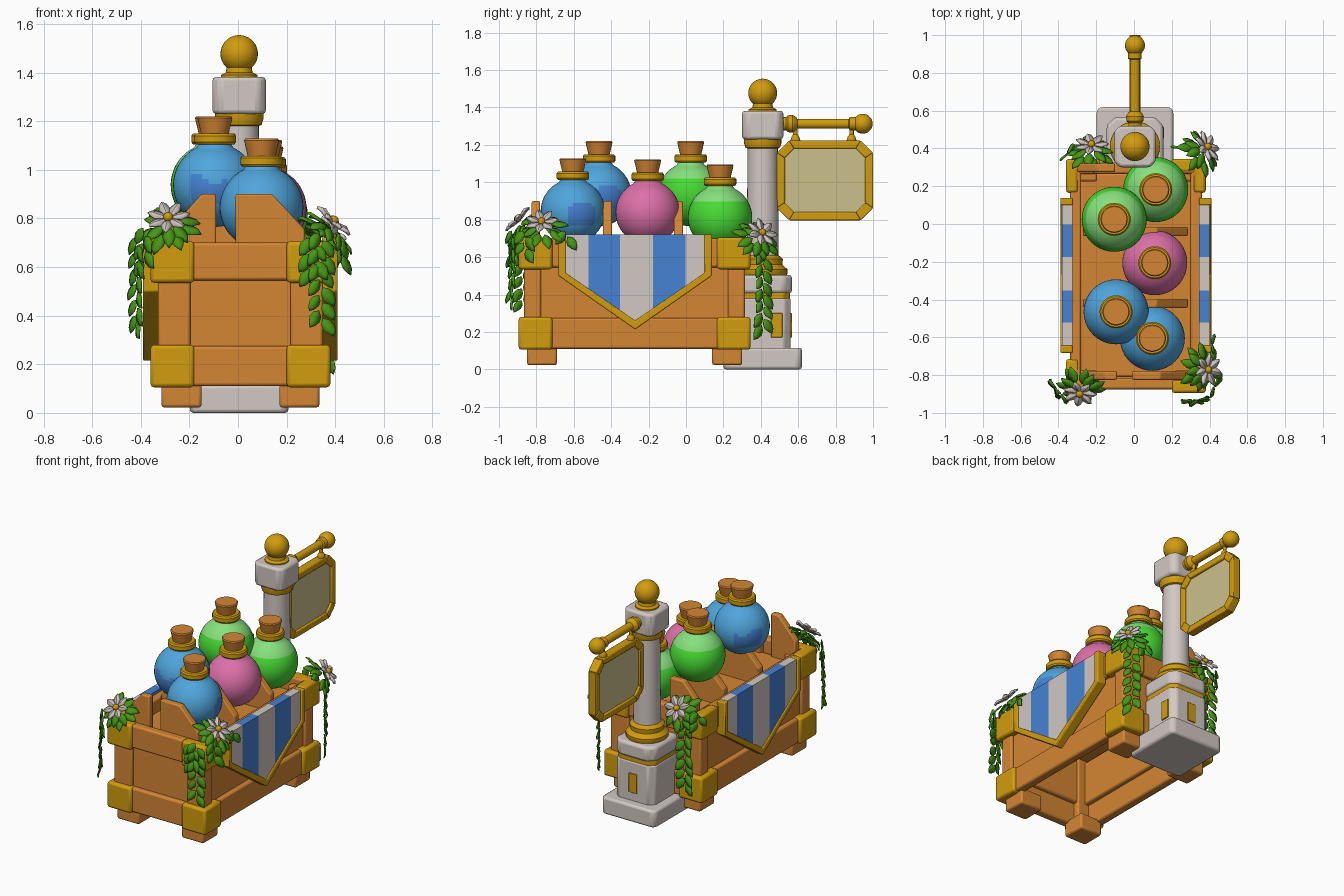
import bpy, bmesh, math, random
from mathutils import Vector, Matrix

if "Cube" in bpy.data.objects:
    bpy.data.objects.remove(bpy.data.objects["Cube"])
random.seed(4)

def material(name, r, g, b):
    m = bpy.data.materials.new(name)
    m.diffuse_color = [((c / 255 + .055) / 1.055) ** 2.4 for c in (r, g, b)] + [1]
    m.use_nodes = True
    m.node_tree.nodes["Principled BSDF"].inputs["Base Color"].default_value = m.diffuse_color
    return m

WOOD = material("wood", 212, 134, 52)
GOLD = material("gold", 210, 156, 14)
STONE = material("pale_stone", 210, 200, 195)
BLUE = material("bottle_blue", 80, 165, 220)
ROYAL = material("royal_blue", 70, 130, 212)
PINK = material("bottle_pink", 220, 112, 168)
GREEN = material("bottle_green", 72, 220, 52)
MINT = material("light_green", 135, 225, 125)
LEAF = material("leaf_green", 72, 150, 22)
TAN = material("sign_tan", 203, 192, 140)
CX, PX, PY = .01, .005, .41          # crate centre line, pillar axis

def finish(name, bm, mats, bevel=0):
    bmesh.ops.recalc_face_normals(bm, faces=bm.faces)
    me = bpy.data.meshes.new(name)
    bm.to_mesh(me)
    bm.free()
    for m in mats:
        me.materials.append(m)
    ob = bpy.data.objects.new(name, me)
    bpy.context.collection.objects.link(ob)
    if bevel:
        mod = ob.modifiers.new("bevel", 'BEVEL')
        mod.width, mod.segments, mod.limit_method = bevel, 2, 'ANGLE'
    return ob

def prism(name, polys, axis, a, b, mat, bevel=0):
    """Extrude outlines along an axis from a to b."""
    put = {'x': lambda u, v, w: (w, u, v), 'y': lambda u, v, w: (u, w, v), 'z': lambda u, v, w: (u, v, w)}[axis]
    bm = bmesh.new()
    for p in polys:
        lo = [bm.verts.new(put(u, v, a)) for u, v in p]
        hi = [bm.verts.new(put(u, v, b)) for u, v in p]
        bm.faces.new(lo)
        bm.faces.new(hi)
        for i in range(len(p)):
            j = (i + 1) % len(p)
            bm.faces.new((lo[i], lo[j], hi[j], hi[i]))
    return finish(name, bm, [mat], bevel)

def box(name, x0, x1, y0, y1, z0, z1, mat, bevel=.012):
    return prism(name, [[(x0, y0), (x1, y0), (x1, y1), (x0, y1)]], 'z', z0, z1, mat, bevel)

def lathe(name, prof, loc, mats, seg=32, along_y=False, rule=None):
    """Spin (radius, height) pairs about z, or about y."""
    bm = bmesh.new()
    rings = [[bm.verts.new((r * math.cos(k * math.tau / seg), r * math.sin(k * math.tau / seg), z))
              for k in range(seg)] for r, z in prof]
    for A, B in zip(rings, rings[1:]):
        for k in range(seg):
            j = (k + 1) % seg
            bm.faces.new((A[k], A[j], B[j], B[k]))
    bm.faces.new(rings[0])
    bm.faces.new(rings[-1])
    if rule:
        for f in bm.faces:
            f.material_index = rule(f.calc_center_median())
    M = Matrix.Translation(loc) @ (Matrix.Rotation(-math.pi / 2, 4, 'X') if along_y else Matrix())
    bmesh.ops.transform(bm, matrix=M, verts=bm.verts)
    return finish(name, bm, mats)

def ball(r, z=0, lo=-89, hi=89, n=18):
    return [(r * math.cos(math.radians(lo + (hi - lo) * i / n)),
             z + r * math.sin(math.radians(lo + (hi - lo) * i / n))) for i in range(n + 1)]

def chamfered(cx, cy, hx, hy, c):
    return [(cx + sx * x, cy + sy * y) for sx, sy, flip in ((1, 1, 0), (-1, 1, 1), (-1, -1, 0), (1, -1, 1))
            for x, y in (((hx, hy - c), (hx - c, hy)) if not flip else ((hx - c, hy), (hx, hy - c)))]

# Crate: planks, posts, metal corners and feet
for tag, z0, z1, h, e in (("bottom", .11, .275, .35, .6), ("middle", .26, .56, .32, .57), ("top", .545, .70, .35, .6)):
    for s, n in ((-1, "left"), (1, "right")):
        xs = sorted((CX + s * h, CX + s * (h - .06)))
        box(f"{tag}_{n}_plank", *xs, -.275 - e, -.275 + e, z0, z1, WOOD)
    for s, n in ((-1, "front"), (1, "back")):
        ys = sorted((-.275 + s * e, -.275 + s * (e - .06)))
        box(f"{tag}_{n}_plank", CX - h + .01, CX + h - .01, *ys, z0, z1, WOOD)
for sx, nx in ((-1, "left"), (1, "right")):
    for sy, ny in ((-1, "front"), (1, "back")):
        P = lambda x, y: (CX + sx * x, -.275 + sy * y)
        prism(f"{ny}_{nx}_post", [[P(.34, .59), P(.205, .59), P(.205, .5), P(.34, .5)]], 'z', .15, .66, WOOD, .012)
        L = [P(.37, .62), P(.19, .62), P(.19, .55), P(.305, .55), P(.305, .44), P(.37, .44)]
        prism(f"{ny}_{nx}_lower_corner", [L], 'z', .105, .28, GOLD, .015)
        prism(f"{ny}_{nx}_upper_corner", [L], 'z', .535, .706, GOLD, .015)
        prism(f"{ny}_{nx}_foot", [[P(.325, .575), P(.16, .575), P(.16, .415), P(.325, .415)]], 'z', .022, .13, WOOD, .012)
box("crate_floor", -.285, .305, -.81, .27, .57, .61, WOOD)

# Shaped boards standing above the rim
prism("front_left_board", [[(-.275, .56), (-.09, .56), (-.09, .9), (-.15, .9), (-.275, .76)]], 'y', -.825, -.78, WOOD, .008)
prism("front_right_board", [[(-.01, .56), (.275, .56), (.275, .755), (.14, .9), (-.01, .9)]], 'y', -.825, -.78, WOOD, .008)
prism("back_left_board", [[(-.3, .56), (-.1, .56), (-.1, .89), (-.2, .89), (-.3, .78)]], 'y', .275, .32, WOOD, .008)
for y in (-.42, -.04):
    prism("divider", [[(-.27, .56), (.285, .56), (.285, .72), (.12, .9), (-.1, .9), (-.27, .72)]],
          'y', y - .024, y + .024, WOOD, .008)

# Striped banners on both long sides
BY, o, i = -.272, .41, .372
edge = lambda d: .26 + abs(d) / i * .255
cuts = [-i, -.25, -.08, .096, .27, i]
for s, n in ((-1, "left"), (1, "right")):
    w = lambda d: CX + s * d
    rim = [(-o, .722), (-o, .5), (0, .213), (o, .5), (o, .722), (i, .722), (i, .515), (0, .26), (-i, .515), (-i, .722)]
    prism(f"{n}_banner_border", [[(BY + u, v) for u, v in rim]], 'x', w(.335), w(.4), GOLD, .006)
    for k, mat in enumerate((STONE, ROYAL, STONE, ROYAL, STONE)):
        a, b = cuts[k], cuts[k + 1]
        p = [(a, .72), (a, edge(a))] + ([(0, edge(0))] if a < 0 < b else []) + [(b, edge(b)), (b, .72)]
        prism(f"{n}_banner_stripe", [[(BY + u, v) for u, v in p]], 'x', w(.335), w(.39), mat)

# Round bottles with gold collars and corks
patch = lambda c: int(-.075 < c.z < .03 + .02 * math.sin(5 * math.atan2(c.y, c.x)) and math.sin(3 * math.atan2(c.y, c.x) + .6) > .1)
shoulder = lambda c: int(c.z > .085)
for x, y, z, mats, rule in ((.097, -.605, .845, [BLUE, ROYAL], patch), (-.095, -.465, .937, [BLUE, ROYAL], patch),
                            (.11, -.205, .84, [PINK], None), (-.105, .025, .937, [GREEN, MINT], shoulder),
                            (.115, .182, .813, [GREEN, MINT], shoulder)):
    lathe("bottle", ball(.172, 0, -89, 64, 22) + [(.066, .17), (.064, .2)], (x, y, z), mats, 40, rule=rule)
    lathe("bottle_collar", [(.06, .168), (.08, .168), (.087, .177), (.087, .203), (.08, .212), (.06, .212)], (x, y, z), [GOLD])
    lathe("cork", [(.054, .2), (.072, .276), (.067, .283)], (x, y, z), [WOOD])

# Stone pillar
prism("pillar_base", [chamfered(PX, PY, .203, .21, .02)], 'z', 0, .115, STONE, .015)
prism("plinth", [chamfered(PX, PY, .147, .15, .035)], 'z', .1, .38, STONE, .01)
prism("plinth_band", [chamfered(PX, PY, .143, .145, .035)], 'z', .37, .415, GOLD, .008)
prism("plinth_cap", [chamfered(PX, PY, .15, .157, .045)], 'z', .405, .505, STONE, .018)
box("plinth_back_panel", PX - .03, PX + .03, PY + .14, PY + .157, .17, .3, GOLD, .003)
box("plinth_side_panel", PX + .14, PX + .154, PY + .045, PY + .105, .17, .3, GOLD, .003)
at = (PX, PY, 0)
lathe("shaft_foot_ring", [(.125, .5), (.132, .51), (.132, .535), (.105, .56), (.108, .59), (.085, .61)], at, [GOLD])
lathe("shaft", [(.086, .58), (.08, 1.25)], at, [STONE])
lathe("shaft_top_ring", [(.08, 1.18), (.092, 1.185), (.1, 1.21), (.1, 1.24)], at, [GOLD])
prism("capital", [chamfered(PX, PY, .11, .11, .03)], 'z', 1.23, 1.382, STONE, .015)
lathe("finial_neck", [(.075, 1.375), (.075, 1.39), (.055, 1.4), (.05, 1.43)], at, [GOLD])
lathe("finial_ball", ball(.077, 1.477), at, [GOLD])

# Hanging sign
arm = (PX, 0, 1.313)
lathe("sign_arm", [(.035, .5), (.035, .535), (.045, .545), (.047, .57), (.035, .59), (.026, .595), (.026, .87),
                   (.036, .875), (.036, .905), (.026, .91)], arm, [GOLD], along_y=True)
lathe("sign_arm_ball", ball(.053, .945), arm, [GOLD], along_y=True)
for y in (.585, .885):
    lathe("sign_hanger", [(.012, 1.2), (.02, 1.205), (.026, 1.225), (.02, 1.245), (.012, 1.255), (.012, 1.31)], (PX, y, 0), [GOLD], 16)
outer, inner = chamfered(.743, 1.01, .257, .213, .065), chamfered(.743, 1.01, .215, .17, .05)
prism("sign_frame", [[outer[k], outer[(k + 1) % 8], inner[(k + 1) % 8], inner[k]] for k in range(8)],
      'x', PX - .03, PX + .03, GOLD, .006)
prism("sign_panel", [chamfered(.743, 1.01, .22, .175, .05)], 'x', PX - .016, PX + .016, TAN)

# Flowers, leaf rosettes and hanging vines
def leaf(bm, p, d, n, size, wide, bulge=.06):
    d = d.normalized()
    s = d.cross(n).normalized()
    up = s.cross(d)
    V = lambda t, w, h: bm.verts.new(p + size * (d * t + s * w * wide + up * h))
    base, tip = V(0, 0, 0), V(1, 0, -.08)
    rows = [[V(t, -w, 0), V(t, 0, bulge), V(t, w, 0)] for t, w in ((.22, .38), (.5, .5), (.8, .3))]
    for a, b in ((0, 1), (1, 2)):
        bm.faces.new((base, rows[0][b], rows[0][a]))
        bm.faces.new((tip, rows[2][a], rows[2][b]))
        for A, B in zip(rows, rows[1:]):
            bm.faces.new((A[a], A[b], B[b], B[a]))

def thick(ob, t):
    mod = ob.modifiers.new("thickness", 'SOLIDIFY')
    mod.thickness, mod.offset = t, 0

def plant(name, pos, normal, vines):
    p, n = Vector(pos), Vector(normal).normalized()
    u = n.orthogonal().normalized()
    v = n.cross(u)
    ray = lambda a: u * math.cos(a) + v * math.sin(a)
    bm = bmesh.new()
    for k in range(14):
        d = ray(k * math.tau / 14 + random.uniform(-.15, .15))
        leaf(bm, p + d * random.uniform(.02, .06) - n * (.012 + .02 * (k % 2)), d - n * random.uniform(.1, .5), n, .095, .55)
    for x, y, top, low, out in vines:
        out = Vector(out).normalized()
        side = out.cross(Vector((0, 0, 1)))
        z, k = top, 0
        while z > low + .06:
            s = (-1) ** k
            d = Vector((0, 0, -1)) + side * s * .65 + out * random.uniform(0, .35)
            leaf(bm, Vector((x, y, z)) + side * s * .008, d, out, random.uniform(.075, .095), .6)
            z, k = z - .032, k + 1
    thick(finish(name + "_leaves", bm, [LEAF]), .006)
    bm = bmesh.new()
    for k in range(7):
        d = ray(k * math.tau / 7)
        leaf(bm, p + d * .012 + n * .01, d + n * .2, n, .078, .55, .08)
    thick(finish(name + "_petals", bm, [STONE]), .012)
    lathe(name + "_flower_centre", ball(.02, 0, n=8), p + n * .022, [GOLD], 16)

plant("front_left", (-.285, -.885, .79), (-.1, -.7, .7), [(-.415, -.87, .72, .29, (-1, -.5, 0)), (-.385, -.9, .76, .55, (-1, -1, 0))])
plant("front_right", (.38, -.77, .775), (.65, -.1, .75), [(.34, -.93, .74, .32, (.3, -1, 0)), (.31, -.93, .72, .5, (0, -1, 0)),
                                                          (.41, -.64, .74, .62, (1, 0, 0)), (.42, -.86, .74, .58, (1, -.5, 0))])
plant("back_right", (.375, .4, .72), (.7, .4, .55), [(.36, .41, .62, .17, (1, .7, 0)), (.25, .4, .74, .6, (0, 1, 0))])
plant("back_left", (-.225, .405, .74), (0, .8, .6), [(-.27, .395, .66, .18, (0, 1, 0)), (-.35, .37, .74, .6, (-1, 1, 0))])

bpy.ops.object.select_all(action='SELECT')
bpy.context.view_layer.objects.active = bpy.context.selected_objects[0]
bpy.ops.object.shade_smooth_by_angle(angle=math.radians(35))
